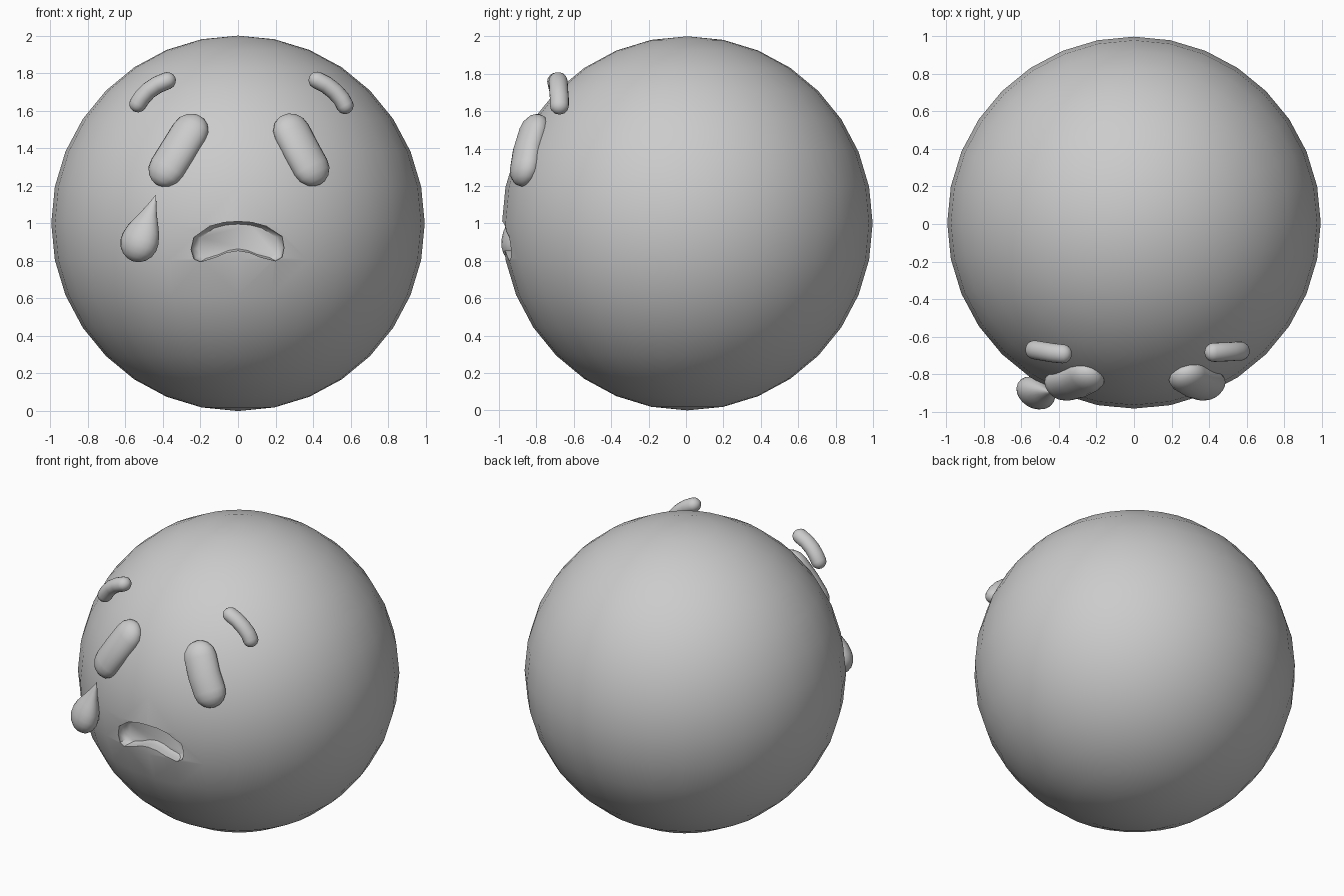
import bpy, bmesh, math
from mathutils import Vector

if "Cube" in bpy.data.objects:
    bpy.data.objects.remove(bpy.data.objects["Cube"])

CENTRE = Vector((0, 0.007, 1))


def make(name, bm, angle=40):
    bmesh.ops.recalc_face_normals(bm, faces=bm.faces)
    mesh = bpy.data.meshes.new(name)
    bm.to_mesh(mesh)
    bm.free()
    ob = bpy.data.objects.new(name, mesh)
    bpy.context.collection.objects.link(ob)
    smooth(ob, angle)
    return ob


def smooth(ob, angle):
    bpy.ops.object.select_all(action='DESELECT')
    bpy.context.view_layer.objects.active = ob
    ob.select_set(True)
    bpy.ops.object.shade_smooth_by_angle(angle=math.radians(angle))


def sweep(name, stations, normal, flat, sides=20):
    """Oval rings of (position, radius) along a path; flat scales the depth."""
    bm = bmesh.new()
    rings = []
    pts = [p for p, r in stations]
    for i, (p, r) in enumerate(stations):
        t = (pts[min(i + 1, len(pts) - 1)] - pts[max(i - 1, 0)]).normalized()
        n = (normal - t * normal.dot(t)).normalized()
        s = t.cross(n)
        rings.append([bm.verts.new(p + r * (s * math.cos(a) + n * flat * math.sin(a)))
                      for a in (2 * math.pi * k / sides for k in range(sides))])
    for a, b in zip(rings, rings[1:]):
        for k in range(sides):
            j = (k + 1) % sides
            bm.faces.new((a[k], a[j], b[j], b[k]))
    bm.faces.new(rings[0])
    bm.faces.new(rings[-1])
    return make(name, bm, 60)


def capsule(name, path, r, normal, flat):
    """Round-ended bar through the path points."""
    path = [Vector(p) for p in path]
    t0 = (path[0] - path[1]).normalized()
    t1 = (path[-1] - path[-2]).normalized()
    arc = [math.radians(a) for a in (3, 20, 40, 65)]
    st = [(path[0] + t0 * r * math.cos(a), r * math.sin(a)) for a in arc]
    st += [(p, r) for p in path]
    st += [(path[-1] + t1 * r * math.cos(a), r * math.sin(a)) for a in reversed(arc)]
    sweep(name, st, Vector(normal), flat)


# Head ball
bm = bmesh.new()
bmesh.ops.create_uvsphere(bm, u_segments=32, v_segments=16, radius=1)
for v in bm.verts:
    v.co = Vector((v.co.x * 0.995, v.co.y * 0.991, v.co.z)) + CENTRE
head = make("head", bm)

# Mouth hollow: cutter narrows towards a rounded floor
outline = [(-0.2, 0.795), (-0.12, 0.82), (-0.06, 0.845), (0, 0.855), (0.06, 0.845),
           (0.12, 0.82), (0.2, 0.8), (0.235, 0.82), (0.245, 0.87), (0.235, 0.93),
           (0.15, 0.985), (0.075, 1.005), (0, 1.01), (-0.075, 1.005), (-0.15, 0.985),
           (-0.235, 0.925), (-0.25, 0.86), (-0.235, 0.81)]
bm = bmesh.new()
layers = []
for y, s in ((-1.2, 1.0), (-0.92, 1.0), (-0.89, 0.95), (-0.875, 0.85)):
    layers.append([bm.verts.new((x * s, y, 0.915 + (z - 0.915) * s)) for x, z in outline])
n = len(outline)
for a, b in zip(layers, layers[1:]):
    for k in range(n):
        j = (k + 1) % n
        bm.faces.new((a[k], a[j], b[j], b[k]))
bm.faces.new(layers[0])
bm.faces.new(layers[-1])
cutter = make("mouth_cutter", bm)
cutter.hide_render = True
cutter.hide_set(True)
cut = head.modifiers.new("mouth", 'BOOLEAN')
cut.object = cutter
cut.operation = 'DIFFERENCE'
cut.solver = 'EXACT'
deps = bpy.context.evaluated_depsgraph_get()
carved = bpy.data.meshes.new_from_object(head.evaluated_get(deps))
head.modifiers.clear()
head.data = carved
bpy.data.objects.remove(cutter)
smooth(head, 40)

# Sloping eyes, half sunk in the ball
capsule("left_eye", [(-0.378, -0.86, 1.293), (-0.317, -0.845, 1.39), (-0.257, -0.815, 1.487)],
        0.103, (-0.32, -0.85, 0.39), 0.72)
capsule("right_eye", [(0.388, -0.86, 1.297), (0.337, -0.845, 1.39), (0.287, -0.815, 1.487)],
        0.103, (0.32, -0.85, 0.39), 0.72)

# Worried brows, floating just off the ball
capsule("left_brow", [(-0.533, -0.67, 1.637), (-0.51, -0.674, 1.672), (-0.475, -0.68, 1.708),
                      (-0.43, -0.687, 1.738), (-0.377, -0.692, 1.76)], 0.046, (0, -1, 0), 1.1)
capsule("right_brow", [(0.57, -0.677, 1.628), (0.55, -0.677, 1.665), (0.515, -0.68, 1.703),
                       (0.47, -0.682, 1.738), (0.422, -0.684, 1.762)], 0.046, (0, -1, 0), 1.1)

# Tear: flattened drop with a pointed top
low, tip = Vector((-0.525, -0.9, 0.9)), Vector((-0.438, -0.895, 1.15))
axis = (tip - low).normalized()
length = (tip - low).length
drop = [(low - axis * 0.108 * math.cos(a), 0.108 * math.sin(a))
        for a in (math.radians(d) for d in (2, 20, 40, 60, 80, 100))]
drop += [(low + axis * length * f, r) for f, r in
         ((0.25, 0.094), (0.42, 0.072), (0.6, 0.047), (0.8, 0.023), (1, 0.002))]
sweep("tear", drop, Vector((-0.53, -0.85, 0)), 0.75)
